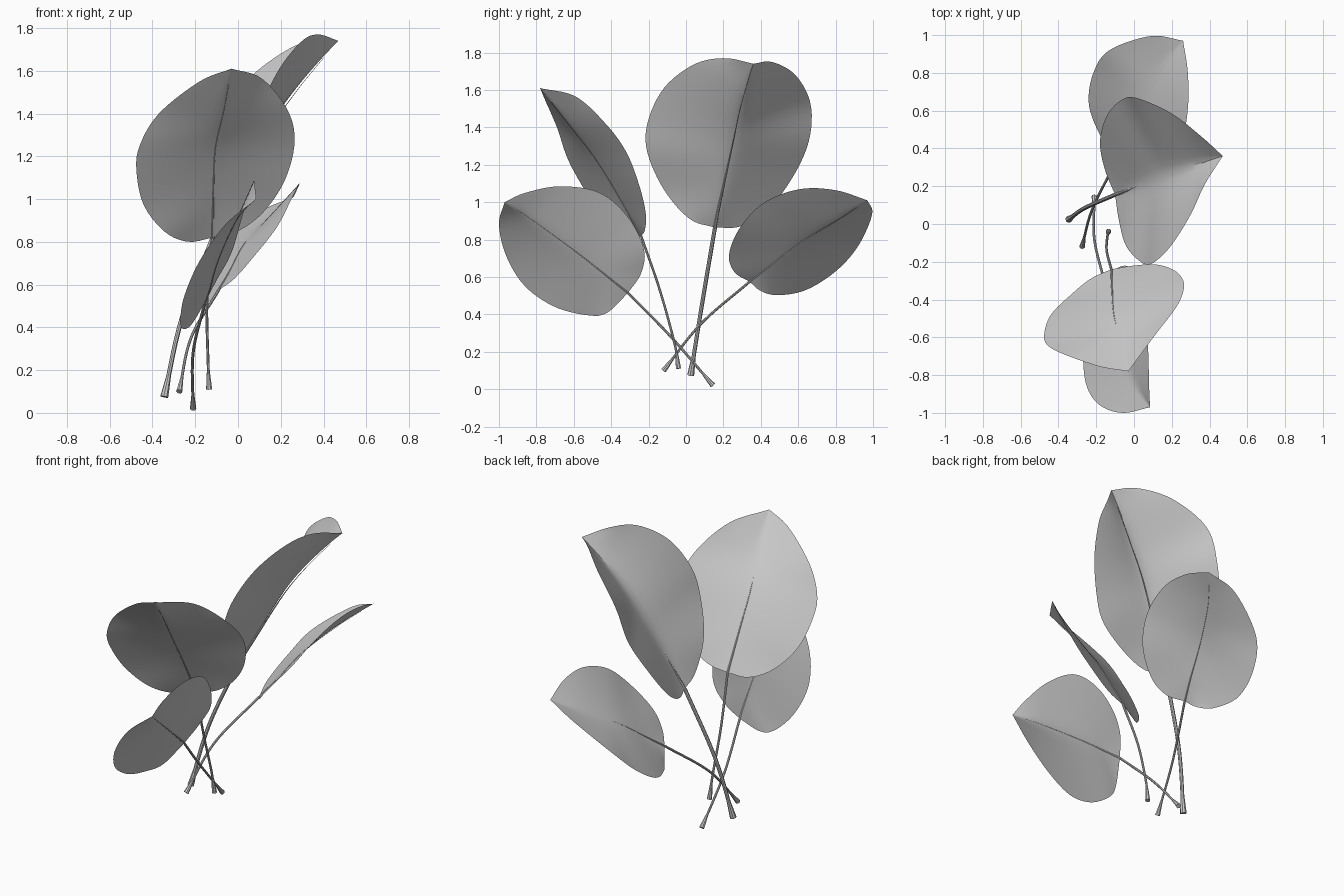
import bpy
import bmesh
from mathutils import Vector

default_cube = bpy.data.objects.get("Cube")
if default_cube:
    bpy.data.objects.remove(default_cube, do_unlink=True)

ROWS = 40        # rungs along each blade
COLUMNS = 10     # faces from midrib to edge


def make_material(name, colour):
    material = bpy.data.materials.new(name)
    material.use_nodes = True
    material.diffuse_color = colour
    shader = material.node_tree.nodes["Principled BSDF"]
    shader.inputs["Base Color"].default_value = colour
    shader.inputs["Roughness"].default_value = .6
    return material


leaf_grey = make_material("leaf grey", (.6, .6, .6, 1))


def smooth_path(points, count):
    """Catmull-Rom curve through the points, resampled to even spacing."""
    pts = [Vector(p) for p in points]
    pts = [pts[0] * 2 - pts[1]] + pts + [pts[-1] * 2 - pts[-2]]
    dense = []
    for a, b, c, d in zip(pts, pts[1:], pts[2:], pts[3:]):
        for step in range(20):
            t = step / 20
            dense.append((b * 2 + (c - a) * t
                          + (a * 2 - b * 5 + c * 4 - d) * t ** 2
                          + (b * 3 - a - c * 3 + d) * t ** 3) / 2)
    dense.append(pts[-2])
    lengths = [0]
    for p, q in zip(dense, dense[1:]):
        lengths.append(lengths[-1] + (q - p).length)
    result, k = [], 0
    for i in range(count + 1):
        target = lengths[-1] * i / count
        while k < len(dense) - 2 and lengths[k + 1] < target:
            k += 1
        span = max(lengths[k + 1] - lengths[k], 1e-9)
        result.append(dense[k].lerp(dense[k + 1], (target - lengths[k]) / span))
    return result


def select_only(obj):
    bpy.ops.object.select_all(action="DESELECT")
    obj.select_set(True)
    bpy.context.view_layer.objects.active = obj


def make_blade(name, rib, edges):
    """Thin folded sheet spanning from one edge over the midrib to the other."""
    bm = bmesh.new()
    grid = []
    for middle, one, other in zip(rib, *edges):
        row = [one.lerp(middle, c / COLUMNS) for c in range(COLUMNS)]
        row += [middle.lerp(other, c / COLUMNS) for c in range(COLUMNS + 1)]
        grid.append([bm.verts.new(p) for p in row])
    for low, high in zip(grid, grid[1:]):
        for c in range(2 * COLUMNS):
            bm.faces.new((low[c], low[c + 1], high[c + 1], high[c]))
    bmesh.ops.remove_doubles(bm, verts=bm.verts, dist=.0005)
    # soften the fold while leaving the outline alone
    inner = [v for v in bm.verts if not v.is_boundary]
    for _ in range(3):
        bmesh.ops.smooth_vert(bm, verts=inner, factor=.5, use_axis_x=True,
                              use_axis_y=True, use_axis_z=True)
    bmesh.ops.recalc_face_normals(bm, faces=bm.faces)
    if sum((f.normal.z * f.calc_area() for f in bm.faces)) < 0:
        bmesh.ops.reverse_faces(bm, faces=bm.faces)
    mesh = bpy.data.meshes.new(name)
    bm.to_mesh(mesh)
    bm.free()
    obj = bpy.data.objects.new(name, mesh)
    bpy.context.collection.objects.link(obj)
    mesh.materials.append(leaf_grey)
    select_only(obj)
    bpy.ops.object.shade_smooth_by_angle()


def make_tube(name, path, radius_at):
    """Round tube whose radius follows radius_at(0..1)."""
    curve = bpy.data.curves.new(name, "CURVE")
    curve.dimensions = "3D"
    curve.bevel_depth = 1
    curve.bevel_resolution = 2
    curve.use_fill_caps = True
    spline = curve.splines.new("POLY")
    spline.points.add(len(path) - 1)
    for i, (point, p) in enumerate(zip(spline.points, path)):
        point.co = (*p, 1)
        point.radius = radius_at(i / (len(path) - 1))
    obj = bpy.data.objects.new(name, curve)
    bpy.context.collection.objects.link(obj)
    curve.materials.append(leaf_grey)
    select_only(obj)
    bpy.ops.object.convert(target="MESH")
    bpy.ops.object.shade_smooth_by_angle()


def make_leaf(name, stem, base, rib, tip, edge_one, edge_two, thickness=.007):
    rib_path = smooth_path([base, *rib, tip], ROWS)
    edges = [smooth_path([base, *e, tip], ROWS) for e in (edge_one, edge_two)]
    make_blade(name + "_blade", rib_path, edges)
    # stem flares at its cut end; the vein tapers out toward the tip
    make_tube(name + "_stem", smooth_path([*stem, base], 24),
              lambda t: thickness + .008 * max(0, 1 - t * 8))
    make_tube(name + "_vein", rib_path[:-4],
              lambda t: .001 + (thickness - .002) * (1 - t) ** 2)


make_leaf(
    "front_upper_leaf",
    stem=[(-.135, -.04, .11), (-.14, -.06, .24), (-.145, -.14, .53)],
    base=(-.12, -.24, .82),
    rib=[(-.115, -.37, 1.05), (-.105, -.49, 1.24), (-.065, -.63, 1.42)],
    tip=(-.03, -.78, 1.61),
    edge_one=[(-.23, -.29, .8), (-.34, -.38, .845), (-.44, -.48, .97),
              (-.475, -.58, 1.13), (-.46, -.64, 1.25), (-.37, -.69, 1.4),
              (-.18, -.755, 1.55)],
    edge_two=[(0, -.22, .85), (.12, -.215, .94), (.22, -.25, 1.09),
              (.265, -.32, 1.27), (.23, -.43, 1.42), (.11, -.59, 1.565)])

make_leaf(
    "back_upper_leaf",
    stem=[(-.345, .025, .075), (-.26, .085, .45)],
    base=(-.1, .155, .865),
    rib=[(-.03, .18, .99), (.14, .25, 1.31), (.27, .29, 1.5), (.4, .335, 1.66)],
    tip=(.47, .36, 1.74),
    edge_one=[(-.08, .02, .91), (-.04, -.12, 1.07), (.05, -.21, 1.28),
              (.11, -.2, 1.445), (.2, -.11, 1.62), (.3, .05, 1.74),
              (.375, .21, 1.77)],
    edge_two=[(-.155, .29, .87), (-.18, .44, .96), (-.14, .58, 1.15),
              (-.06, .66, 1.34), (.02, .665, 1.53), (.2, .585, 1.68),
              (.36, .46, 1.75)],
    thickness=.011)

make_leaf(
    "front_lower_leaf",
    stem=[(-.21, .145, .02), (-.21, -.08, .28)],
    base=(-.155, -.31, .515),
    rib=[(-.135, -.38, .57), (-.09, -.57, .72), (0, -.83, .91)],
    tip=(.085, -.97, 1),
    edge_one=[(-.22, -.42, .41), (-.26, -.52, .395), (-.27, -.7, .44),
              (-.25, -.86, .55), (-.18, -.96, .71), (-.06, -1, .88)],
    edge_two=[(-.1, -.24, .62), (-.03, -.225, .75), (.02, -.31, .92),
              (.06, -.46, 1.05), (.075, -.67, 1.085), (.08, -.86, 1.05)])

make_leaf(
    "back_lower_leaf",
    stem=[(-.275, -.12, .1), (-.22, .08, .35)],
    base=(-.09, .34, .575),
    rib=[(-.04, .45, .66), (.03, .62, .79), (.14, .82, .91)],
    tip=(.26, .97, 1.01),
    edge_one=[(-.13, .4, .525), (-.19, .49, .503), (-.24, .64, .53),
              (-.215, .8, .63), (-.13, .92, .765), (.09, .995, .935)],
    edge_two=[(-.02, .26, .625), (.065, .23, .72), (.18, .29, .866),
              (.25, .42, 1), (.285, .61, 1.07), (.285, .8, 1.064)])
